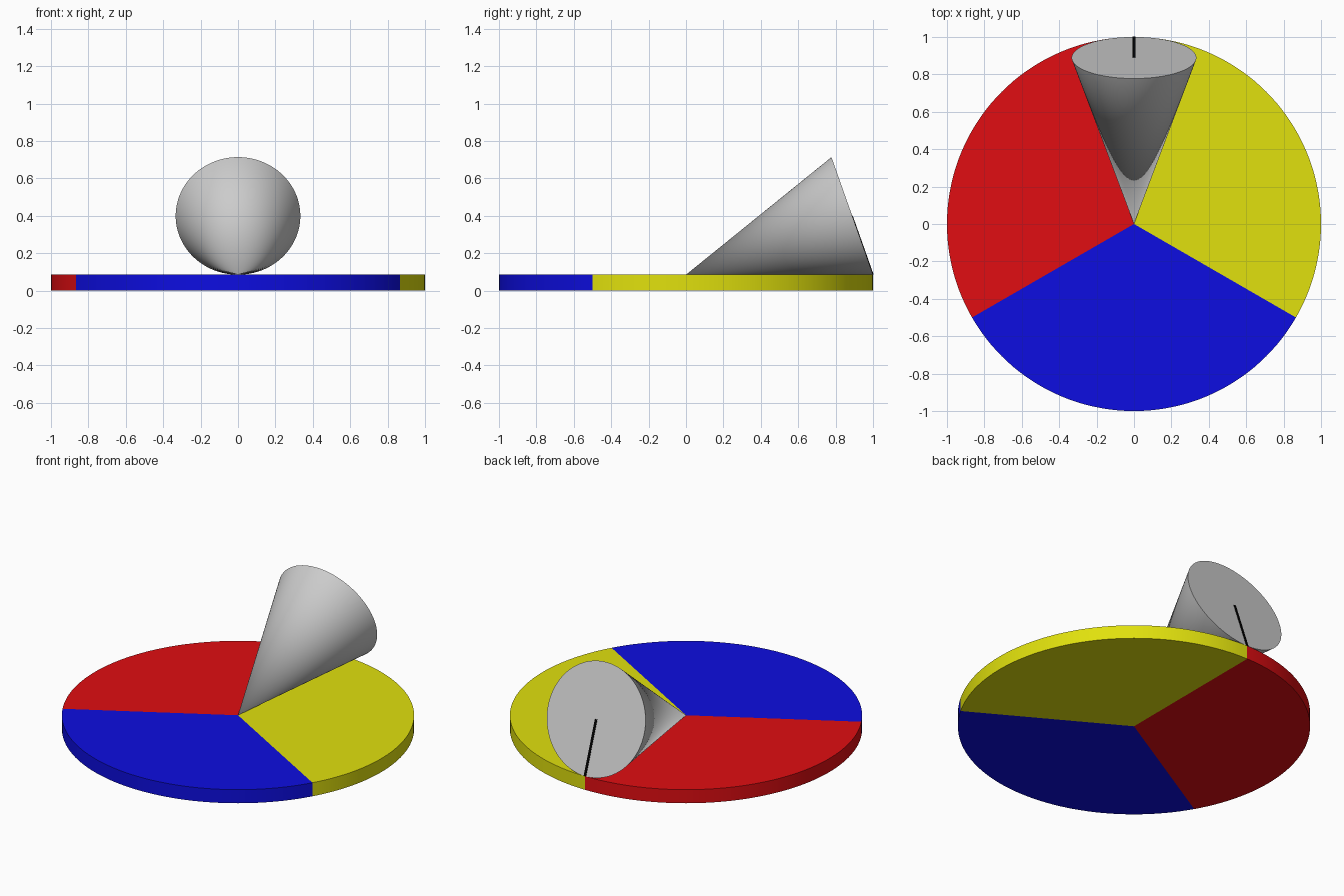
import bpy, bmesh, math
from mathutils import Matrix

if "Cube" in bpy.data.objects:
    bpy.data.objects.remove(bpy.data.objects["Cube"])

T = 0.085                  # disc thickness
R = 1 / 3                  # cone base radius, slant length is 1
A = math.asin(R)           # cone half angle
H = math.cos(A)            # cone height


def finish(name, bm, color=None, matrix=None):
    bmesh.ops.recalc_face_normals(bm, faces=bm.faces)
    me = bpy.data.meshes.new(name)
    bm.to_mesh(me)
    bm.free()
    ob = bpy.data.objects.new(name, me)
    bpy.context.collection.objects.link(ob)
    if matrix:
        ob.matrix_world = matrix
    if color:
        mat = bpy.data.materials.new(name)
        mat.diffuse_color = (*color, 1)
        mat.use_nodes = True
        mat.node_tree.nodes["Principled BSDF"].inputs["Base Color"].default_value = mat.diffuse_color
        me.materials.append(mat)
    return ob


def smooth(ob):
    bpy.ops.object.select_all(action='DESELECT')
    ob.select_set(True)
    bpy.context.view_layer.objects.active = ob
    bpy.ops.object.shade_smooth_by_angle(angle=math.radians(30))


def sector(name, start, color, steps=48):
    # one third of the disc, extruded from its pie outline
    bm = bmesh.new()
    pts = [bm.verts.new((0, 0, 0))]
    for i in range(steps + 1):
        a = math.radians(start + 120 * i / steps)
        pts.append(bm.verts.new((math.cos(a), math.sin(a), 0)))
    face = bm.faces.new(pts)
    ext = bmesh.ops.extrude_face_region(bm, geom=[face])
    top = [v for v in ext['geom'] if isinstance(v, bmesh.types.BMVert)]
    bmesh.ops.translate(bm, verts=top, vec=(0, 0, T))
    smooth(finish(name, bm, color))


# coloured disc sectors
sector("red_sector", 90, (0.75, 0.004, 0.006))
sector("blue_sector", 210, (0.004, 0.004, 0.75))
sector("yellow_sector", 330, (0.75, 0.75, 0.004))

# cone lying on the disc with its apex at the centre
lay = Matrix.Translation((0, 0, T)) @ Matrix.Rotation(A - math.pi / 2, 4, 'X')
bm = bmesh.new()
bmesh.ops.create_cone(bm, cap_ends=True, segments=128, radius1=0, radius2=R,
                      depth=H, matrix=Matrix.Translation((0, 0, H / 2)))
bmesh.ops.remove_doubles(bm, verts=bm.verts, dist=1e-5)
smooth(finish("rolling_cone", bm, None, lay))

# black radius line on the cone base, ending at the contact point
bm = bmesh.new()
bmesh.ops.create_cube(bm, size=1, matrix=Matrix.Translation((0, R / 2, H))
                      @ Matrix.Diagonal((0.015, R, 0.006, 1)))
finish("radius_mark", bm, (0, 0, 0), lay)
